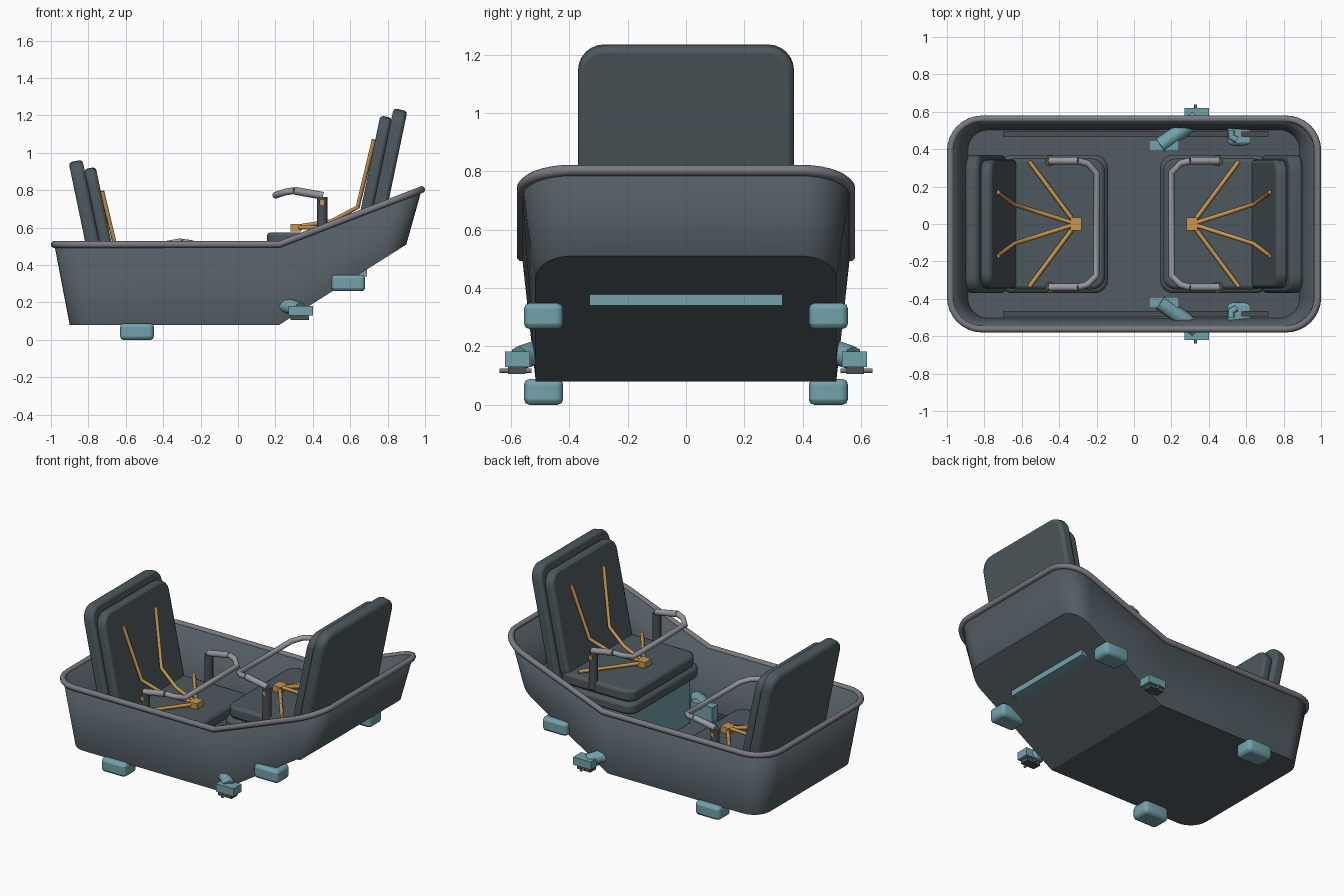
import bpy, bmesh
from math import sin, cos, pi
from mathutils import Vector

if "Cube" in bpy.data.objects:
    bpy.data.objects.remove(bpy.data.objects["Cube"])


def material(name, *rgb):
    m = bpy.data.materials.new(name)
    m.use_nodes = True
    m.diffuse_color = (*rgb, 1)
    m.node_tree.nodes["Principled BSDF"].inputs["Base Color"].default_value = (*rgb, 1)
    return m


HULL = material("slate hull", 0.085, 0.108, 0.125)
SEAT = material("dark slate padding", 0.075, 0.098, 0.11)
TEAL = material("muted teal", 0.17, 0.36, 0.41)
STRAP = material("amber webbing", 0.58, 0.31, 0.08)
RIM = material("grey rim", 0.19, 0.195, 0.22)
BAR = material("light grey bar", 0.31, 0.32, 0.35)
DARK = material("dark fittings", 0.07, 0.08, 0.09)


def rounded_rect(hx, hy, r, n=6):
    """Counter-clockwise outline, starting on the +x side."""
    pts = []
    for k, (sx, sy) in enumerate([(1, 1), (-1, 1), (-1, -1), (1, -1)]):
        for i in range(n + 1):
            a = (k + i / n) * pi / 2
            pts.append((sx * (hx - r) + r * cos(a), sy * (hy - r) + r * sin(a)))
    return pts


def finish(name, bm, mat):
    me = bpy.data.meshes.new(name)
    bm.to_mesh(me)
    bm.free()
    me.materials.append(mat)
    ob = bpy.data.objects.new(name, me)
    bpy.context.collection.objects.link(ob)
    return ob


def smooth(ob, angle=0.6):
    bpy.ops.object.select_all(action='DESELECT')
    ob.select_set(True)
    bpy.context.view_layer.objects.active = ob
    bpy.ops.object.shade_smooth_by_angle(angle=angle)


def prism(name, outline, depth, mat, bevel=0):
    """Extrude a 3D outline along a vector, optionally softening the edges."""
    bm = bmesh.new()
    a = [bm.verts.new(p) for p in outline]
    b = [bm.verts.new(Vector(p) + Vector(depth)) for p in outline]
    bm.faces.new(a)
    bm.faces.new(b[::-1])
    for i in range(len(a)):
        j = (i + 1) % len(a)
        bm.faces.new((a[j], a[i], b[i], b[j]))
    bmesh.ops.recalc_face_normals(bm, faces=bm.faces)
    ob = finish(name, bm, mat)
    if bevel:
        mod = ob.modifiers.new("soft edges", 'BEVEL')
        mod.width = bevel
        mod.segments = 2
        mod.limit_method = 'ANGLE'
        smooth(ob)
    return ob


def box(name, x, y, z, mat, bevel=0):
    outline = [(x[i], y[j], z[0]) for i, j in ((0, 0), (1, 0), (1, 1), (0, 1))]
    return prism(name, outline, (0, 0, z[1] - z[0]), mat, bevel)


def tube(name, pts, radius, mat, cyclic=False, res=2):
    cu = bpy.data.curves.new(name, 'CURVE')
    cu.dimensions = '3D'
    cu.bevel_depth = radius
    cu.bevel_resolution = res
    cu.use_fill_caps = True
    sp = cu.splines.new('POLY')
    sp.points.add(len(pts) - 1)
    for p, co in zip(sp.points, pts):
        p.co = (*co, 1)
    sp.use_cyclic_u = cyclic
    cu.materials.append(mat)
    ob = bpy.data.objects.new(name, cu)
    bpy.context.collection.objects.link(ob)
    return ob


# Tub: lower and upper rounded rings, both bending upward at the same station
BEND, N = 0.22, 8


def floor_z(x):
    return 0.08 + max(0, x - BEND) * 0.632


def rim_z(x):
    return 0.51 + max(0, x - BEND) * 0.385


def ring(hx, hy, r, height):
    p = rounded_rect(hx, hy, r, N)
    p.insert(N + 1, (BEND, hy))
    p.insert(3 * N + 4, (BEND, -hy))
    return [(x, y, height(x)) for x, y in p]


low = ring(0.9, 0.515, 0.12, floor_z)
top = ring(0.982, 0.562, 0.17, rim_z)
bm = bmesh.new()
lo = [bm.verts.new(p) for p in low]
hi = [bm.verts.new(p) for p in top]
for i in range(len(lo)):
    j = (i + 1) % len(lo)
    bm.faces.new((lo[i], lo[j], hi[j], hi[i]))
bm.faces.new(lo[N + 1:3 * N + 5][::-1])
bm.faces.new((lo[3 * N + 4:] + lo[:N + 2])[::-1])
tub = finish("tub", bm, HULL)
mod = tub.modifiers.new("wall", 'SOLIDIFY')
mod.thickness = 0.018
mod.offset = -1
smooth(tub, 0.4)
tube("tub_rim", top, 0.019, RIM, cyclic=True)

# Side fittings, repeated on both sides
for s, side in ((-1, "right"), (1, "left")):
    def span(a, b):
        return sorted((s * a, s * b))

    # Skid pads
    for part, cx, z in (("flat", -0.54, 0), ("sloped", 0.59, 0.26)):
        outline = [(cx + x, s * 0.488 + y, z) for x, y in rounded_rect(0.09, 0.067, 0.025, 4)]
        prism(f"{part}_pad_{side}", outline, (0, 0, 0.088), TEAL, 0.018)

    # Floor rail that follows the bend
    rail = [(x, s * 0.465, floor_z(x) + d) for d, xs in
            ((0.01, (-0.7, BEND, 0.72)), (0.045, (0.72, BEND, -0.7))) for x in xs]
    prism(f"floor_rail_{side}", rail, (0, s * 0.03, 0), DARK)

    # Outrigger arm with its blocks and pin
    box(f"arm_inner_block_{side}", (0.08, 0.24), span(0.39, 0.45), (0.11, 0.21), TEAL)
    tube(f"outrigger_arm_{side}", [(0.14, s * 0.42, 0.19), (0.27, s * 0.51, 0.18),
                                   (0.33, s * 0.57, 0.16)], 0.042, TEAL)
    box(f"arm_outer_block_{side}", (0.27, 0.4), span(0.535, 0.62), (0.13, 0.182), TEAL)
    box(f"clamp_{side}", (0.28, 0.38), span(0.55, 0.61), (0.105, 0.13), DARK)
    tube(f"clamp_pin_{side}", [(0.33, s * 0.53, 0.117), (0.33, s * 0.64, 0.117)], 0.008, RIM)

    # Small curved handle inside
    tube(f"inner_hook_{side}", [(0.52, s * 0.5, 0.37), (0.52, s * 0.465, 0.37),
                                (0.55, s * 0.45, 0.37)], 0.018, TEAL)

# Two facing seats, the second mirrored and lower
for f, dz, tag in ((1, 0, "high"), (-1, -0.275, "low")):
    def at(x, y, z):
        return (f * x, y, z + dz)

    # Cushions
    for part, cx, hx, hy, z, t in (("lower", 0.43, 0.29, 0.37, 0.42, 0.075),
                                   ("upper", 0.43, 0.275, 0.35, 0.495, 0.08)):
        outline = [at(cx + x, y, z) for x, y in rounded_rect(hx, hy, 0.07)]
        prism(f"{tag}_{part}_cushion", outline, (0, 0, t), SEAT, 0.018)

    # Reclined back slabs: outline in the tilted plane, extruded along its normal
    for part, x0, z0, hy, h, t in (("outer", 0.675, 0.485, 0.37, 0.77, 0.075),
                                   ("inner", 0.616, 0.505, 0.345, 0.71, 0.065)):
        outline = [at(x0 + 0.204 * (v + h / 2), y, z0 + 0.979 * (v + h / 2))
                   for y, v in rounded_rect(hy, h / 2, 0.09)]
        prism(f"{tag}_{part}_back", outline, (f * 0.979 * t, 0, -0.204 * t), SEAT, 0.018)

    # Harness
    box(f"{tag}_buckle", sorted((f * 0.28, f * 0.34)), (-0.035, 0.035),
        (0.58 + dz, 0.62 + dz), STRAP)
    for s, side in ((-1, "right"), (1, "left")):
        tube(f"{tag}_shoulder_strap_{side}",
             [at(0.31, 0, 0.605), at(0.5, s * 0.06, 0.635), at(0.64, s * 0.105, 0.71),
              at(0.727, s * 0.17, 1.07)], 0.012, STRAP, res=1)
        tube(f"{tag}_lap_strap_{side}",
             [at(0.31, 0, 0.6), at(0.56, s * 0.335, 0.6)], 0.012, STRAP, res=1)

        # Lap bar posts, grips and bolts
        tube(f"{tag}_bar_post_{side}", [at(0.45, s * 0.335, 0.52), at(0.45, s * 0.335, 0.765)],
             0.028, DARK)
        tube(f"{tag}_bar_grip_{side}", [at(0.455, s * 0.338, 0.77), at(0.3, s * 0.338, 0.798)],
             0.021, BAR)
        box(f"{tag}_post_bolt_{side}", sorted((f * 0.437, f * 0.463)),
            sorted((s * 0.33, s * 0.367)), (0.722 + dz, 0.748 + dz), STRAP)
    side_path = [(0.3, 0.338, 0.798), (0.25, 0.325, 0.79), (0.2, 0.275, 0.773)]
    path = side_path + [(x, -y, z) for x, y, z in side_path[::-1]]
    tube(f"{tag}_lap_bar", [at(*p) for p in path], 0.018, BAR)

# Seat plinths standing on the tub floor
plinth = [(0.2, 0.1), (0.58, 0.34), (0.69, 0.34), (0.69, 0.43), (0.2, 0.43)]
prism("high_seat_plinth", [(x, -0.33, z) for x, z in plinth], (0, 0.66, 0), TEAL)
box("low_seat_plinth", (-0.69, -0.2), (-0.33, 0.33), (0.085, 0.15), TEAL)
